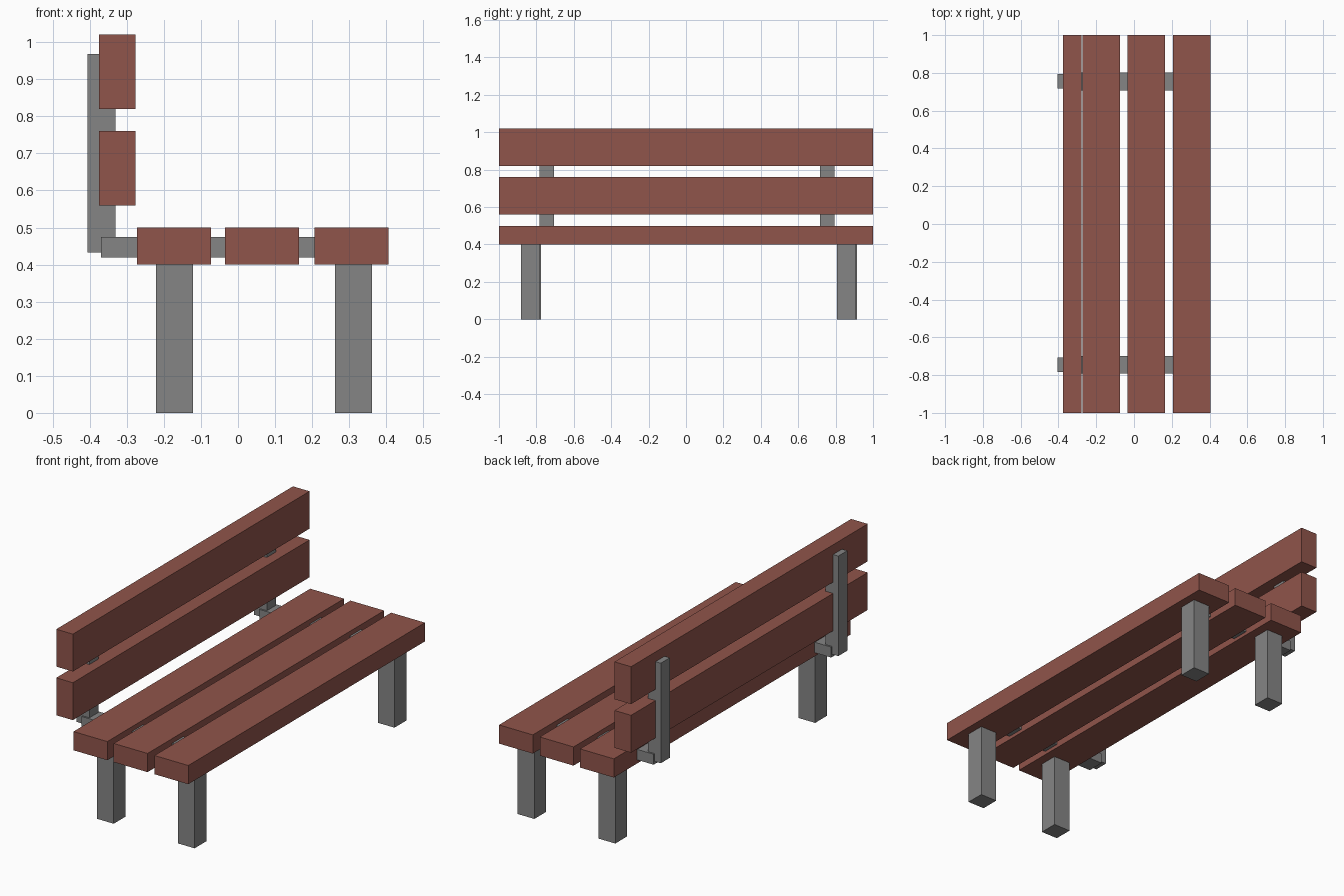
import bpy
import bmesh

if "Cube" in bpy.data.objects:
    bpy.data.objects.remove(bpy.data.objects["Cube"])


def material(name, color):
    mat = bpy.data.materials.new(name)
    mat.diffuse_color = (*color, 1)
    mat.use_nodes = True
    mat.node_tree.nodes["Principled BSDF"].inputs["Base Color"].default_value = mat.diffuse_color
    return mat


wood = material("painted_wood", (0.28, 0.09, 0.07))
metal = material("dark_grey_metal", (0.235, 0.235, 0.235))


def box(name, x, y, z, mat):
    """Box given by its (min, max) range along each axis."""
    mesh = bpy.data.meshes.new(name)
    bm = bmesh.new()
    bmesh.ops.create_cube(bm, size=1)
    for v in bm.verts:
        for i, (lo, hi) in enumerate((x, y, z)):
            v.co[i] = lo if v.co[i] < 0 else hi
    bm.to_mesh(mesh)
    bm.free()
    mesh.materials.append(mat)
    obj = bpy.data.objects.new(name, mesh)
    bpy.context.collection.objects.link(obj)
    return obj


# Seat slats
for i, x in enumerate((-0.273, -0.035, 0.206)):
    box(f"seat_slat_{i + 1}", (x, x + 0.2), (-1, 1), (0.4, 0.5), wood)

# Backrest slats
for i, z in enumerate((0.56, 0.82)):
    box(f"back_slat_{i + 1}", (-0.375, -0.277), (-1, 1), (z, z + 0.2), wood)

# Legs, the rear pair shifted slightly sideways
for row, x, shift in (("rear", -0.221, 0.006), ("front", 0.262, 0)):
    for side, y in (("right", -0.882), ("left", 0.807)):
        box(f"{row}_leg_{side}", (x, x + 0.099), (y + shift, y + shift + 0.1), (0, 0.402), metal)

# Seat rails and backrest uprights, one pair at each end
for side, y in (("right", -0.745), ("left", 0.755)):
    box(f"seat_rail_{side}", (-0.37, 0.37), (y - 0.047, y + 0.047), (0.419, 0.475), metal)
    box(f"back_upright_{side}", (-0.406, -0.331), (y - 0.038, y + 0.038), (0.433, 0.968), metal)
